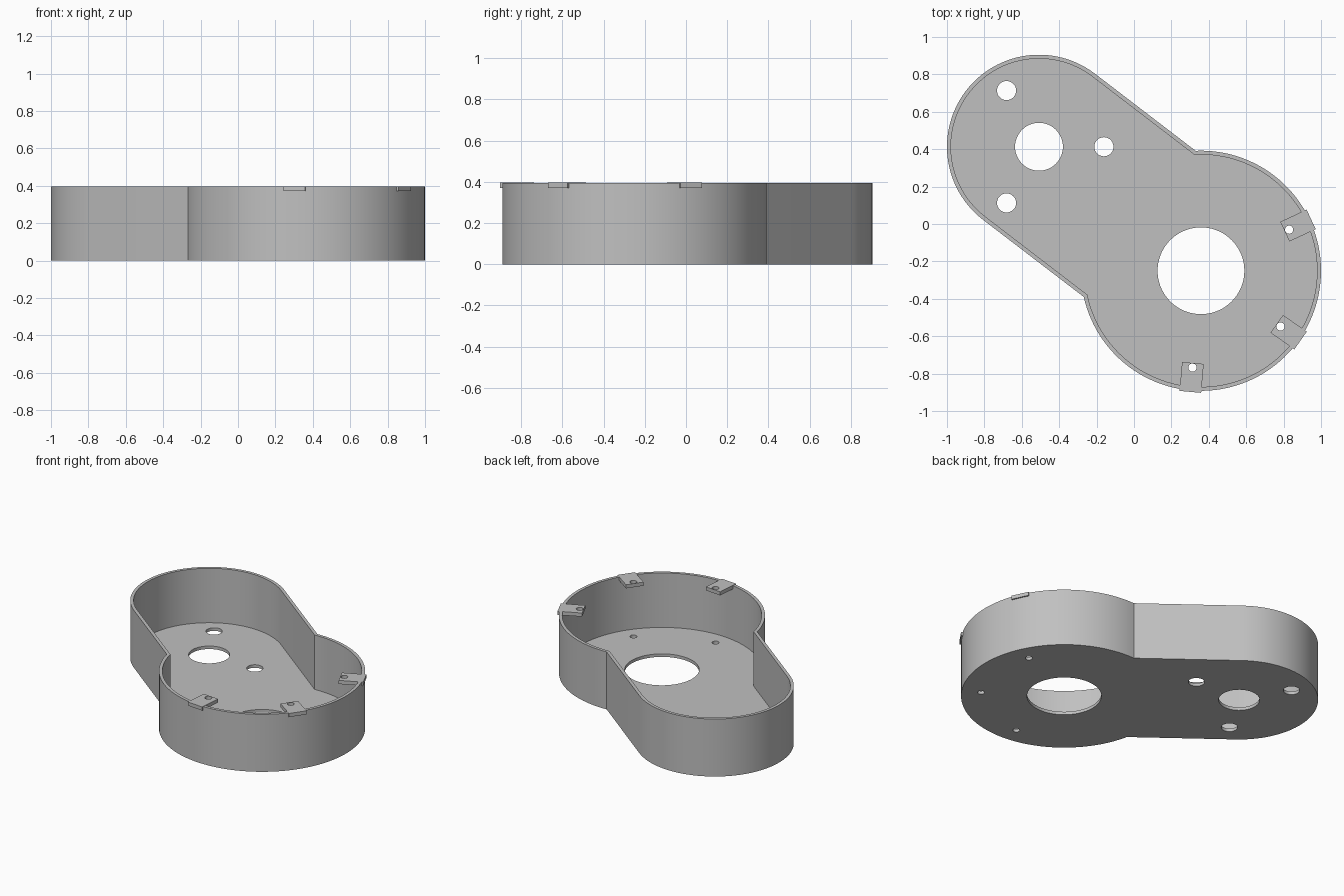
import bpy, bmesh
from math import pi, sin, cos, asin, atan2, radians
from mathutils import Vector

if "Cube" in bpy.data.objects:
    bpy.data.objects.remove(bpy.data.objects["Cube"])

BIG, BIG_R = Vector((0.358, -0.25)), 0.642
SMALL, SMALL_R = Vector((-0.508, 0.413)), 0.492
HEIGHT, WALL, FLOOR = 0.395, 0.021, 0.021

grey = bpy.data.materials.new("plain grey")
grey.use_nodes = True
colour = (0.53, 0.53, 0.53, 1)
grey.diffuse_color = colour
grey.node_tree.nodes["Principled BSDF"].inputs["Base Color"].default_value = colour


def polar(centre, radius, angle):
    return centre + radius * Vector((cos(angle), sin(angle)))


def arc(centre, radius, start, end, steps):
    return [polar(centre, radius, start + (end - start) * i / steps) for i in range(steps + 1)]


def circle(centre, radius, steps=48):
    return arc(centre, radius, 0, 2 * pi, steps)[:-1]


def outline(inset):
    """Big disc joined to a small round end by straight parallel sides."""
    axis = BIG - SMALL
    a = atan2(axis.y, axis.x)
    rs, rb = SMALL_R - inset, BIG_R - inset
    h = asin(rs / rb)
    return (arc(SMALL, rs, a + pi / 2, a + 1.5 * pi, 56)
            + arc(BIG, rb, a + pi + h, a + 3 * pi - h, 90))


def plate(name, loops, low, high):
    """Flat solid bounded by an outer loop and any hole loops."""
    bm = bmesh.new()
    caps = {low: [], high: []}
    for loop in loops:
        rings = []
        for z in (low, high):
            ring = [bm.verts.new((p.x, p.y, z)) for p in loop]
            caps[z] += [bm.edges.new((v, ring[i - 1])) for i, v in enumerate(ring)]
            rings.append(ring)
        bottom, top = rings
        for i in range(len(loop)):
            bm.faces.new((bottom[i - 1], bottom[i], top[i], top[i - 1]))
    for z, edges in caps.items():
        bmesh.ops.triangle_fill(bm, edges=edges, use_beauty=True, normal=(0, 0, 1))
    bmesh.ops.recalc_face_normals(bm, faces=bm.faces)
    mesh = bpy.data.meshes.new(name)
    bm.to_mesh(mesh)
    bm.free()
    mesh.materials.append(grey)
    obj = bpy.data.objects.new(name, mesh)
    bpy.context.collection.objects.link(obj)
    bpy.ops.object.select_all(action='DESELECT')
    obj.select_set(True)
    bpy.context.view_layer.objects.active = obj
    bpy.ops.object.shade_smooth_by_angle(angle=radians(25))


# Screw tabs on the rim, each above a matching hole in the floor
tab_holes = []
for i, name in enumerate(("back_tab", "middle_tab", "front_tab")):
    angle = radians(25 - 60 * i)
    out = Vector((cos(angle), sin(angle)))
    side = Vector((-out.y, out.x)) * 0.058
    inner, outer = BIG + out * 0.495, BIG + out * 0.65
    hole = circle(BIG + out * 0.52, 0.022, 24)
    tab_holes.append(hole)
    plate(name, [[inner - side, outer - side, outer + side, inner + side], hole],
          HEIGHT - 0.024, HEIGHT + 0.001)

# Floor with the two large openings, three mounting holes and tab holes
mount_holes = [circle(polar(SMALL, 0.347, k * 2 * pi / 3), 0.051) for k in range(3)]
openings = [circle(BIG, 0.232, 72), circle(SMALL, 0.128)]
plate("floor", [outline(WALL)] + openings + mount_holes + tab_holes, 0, FLOOR)

# Thin upright wall around the floor
plate("wall", [outline(0), outline(WALL)], 0, HEIGHT)
